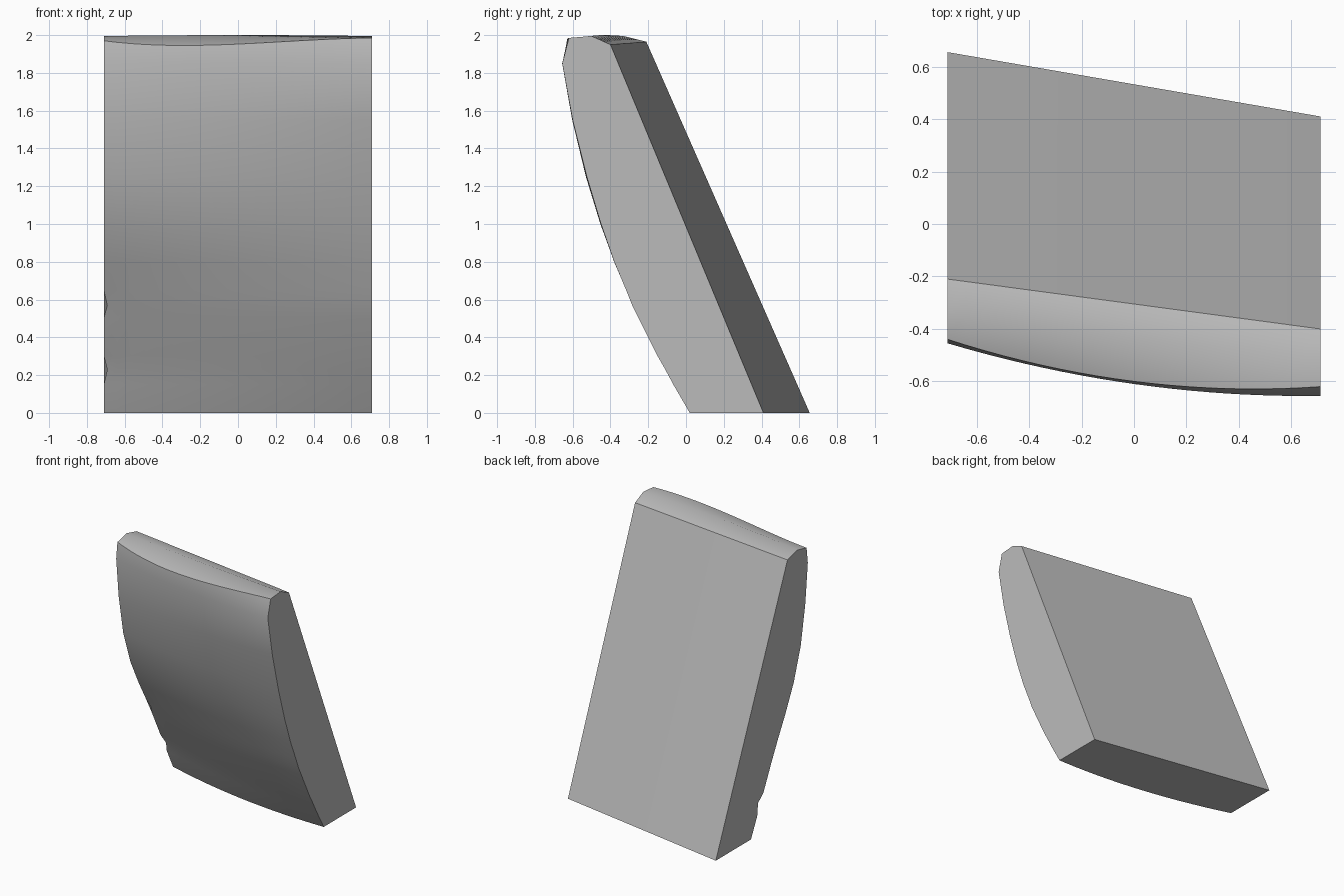
import bpy, bmesh
from mathutils import Vector

cube = bpy.data.objects.get("Cube")
if cube:
    bpy.data.objects.remove(cube)

HALF = 0.71      # half width
STEPS = 20       # sections across the width

# Front curve: height, y at the -x end, y at the +x end
FRONT = [(0, .23, .02), (.15, .155, -.067), (.23, .12, -.11), (.3, .08, -.15),
         (.5, -.02, -.25), (.57, -.06, -.285), (.65, -.1, -.317), (.8, -.185, -.38),
         (1.0, -.285, -.45), (1.25, -.37, -.525), (1.55, -.425, -.6), (1.85, -.455, -.655)]
NOTCHES = (.23, .57)


def lerp(a, b, t):
    return a + (b - a) * t


def section(u):
    """Closed outline at u, running from -1 to 1 across the width."""
    t, bow = (u + 1) / 2, 1 - u * u
    skew = bow * (1 - u) / 1.2
    x = HALF * u
    pts = []
    for z, left, right in FRONT:
        nick = .018 if u == -1 and z in NOTCHES else 0
        pts.append((x + nick, lerp(left, right, t) - .055 * bow, z))
    pts.append((x, lerp(-.44, -.62, t) - .07 * bow, lerp(1.97, 1.985, t) - .03 * skew))
    pts.append((x, lerp(-.33, -.50, t) - .02 * bow, 1.995 + .005 * bow))
    pts.append((x, lerp(-.21, -.40, t), lerp(1.965, 1.95, t)))
    pts.append((x, lerp(.655, .41, t), 0))
    return pts


# Curved leaning slab: lofted sections with flat ends
bm = bmesh.new()
rings = [[bm.verts.new(Vector(p)) for p in section(2 * i / STEPS - 1)]
         for i in range(STEPS + 1)]
for a, b in zip(rings, rings[1:]):
    for j in range(len(a)):
        k = (j + 1) % len(a)
        bm.faces.new((a[j], a[k], b[k], b[j]))
bm.faces.new(rings[0])
bm.faces.new(rings[-1])
bmesh.ops.recalc_face_normals(bm, faces=bm.faces)
mesh = bpy.data.meshes.new("leaning_slab")
bm.to_mesh(mesh)
bm.free()

slab = bpy.data.objects.new("leaning_slab", mesh)
bpy.context.collection.objects.link(slab)

# Plain grey
grey = bpy.data.materials.new("plain_grey")
grey.use_nodes = True
colour = (.5, .5, .5, 1)
grey.diffuse_color = colour
grey.node_tree.nodes["Principled BSDF"].inputs["Base Color"].default_value = colour
mesh.materials.append(grey)

# Rounded front and top, crisp edges
bpy.ops.object.select_all(action='DESELECT')
slab.select_set(True)
bpy.context.view_layer.objects.active = slab
bpy.ops.object.shade_smooth_by_angle(angle=.72)
